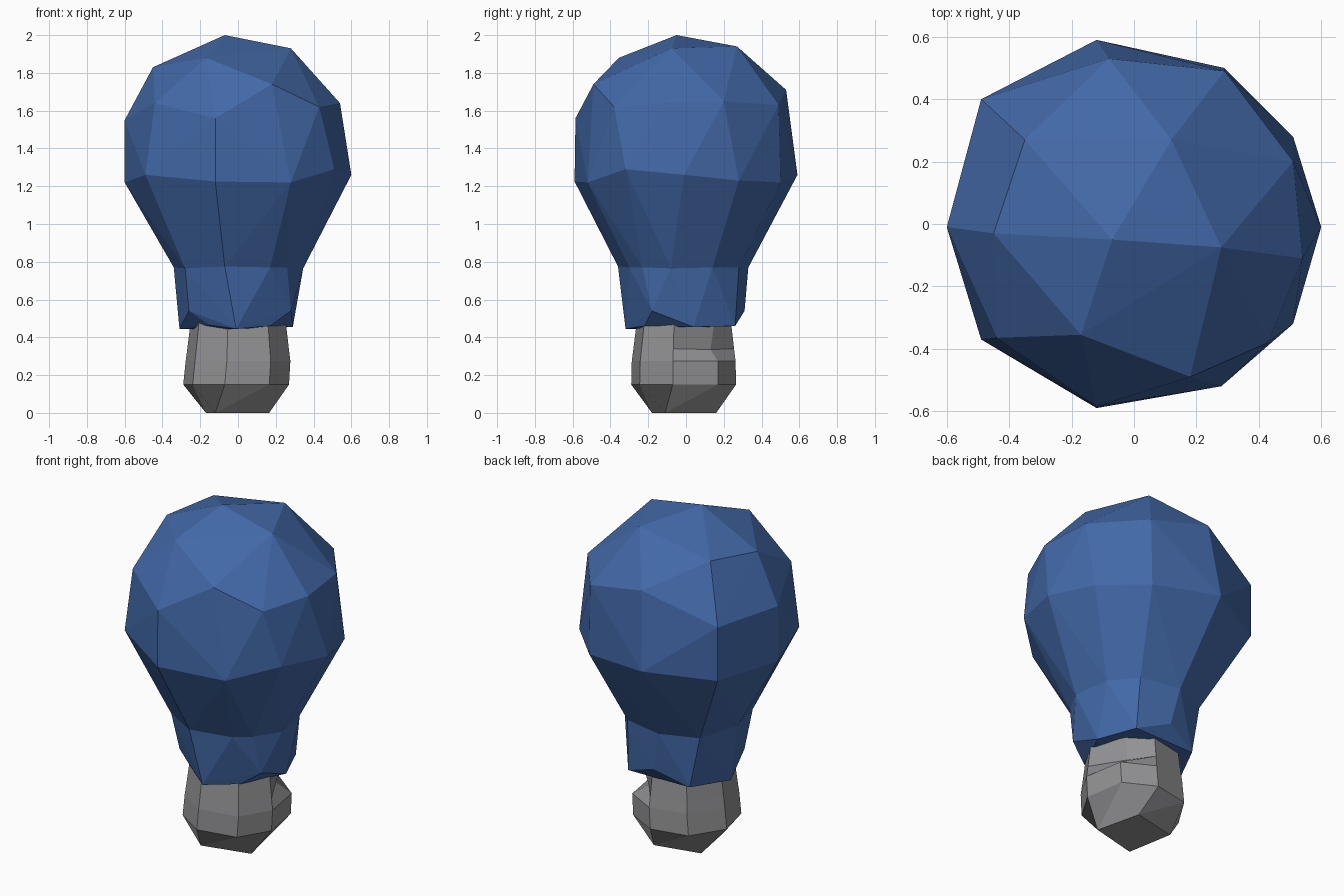
import bpy, bmesh

if "Cube" in bpy.data.objects:
    bpy.data.objects.remove(bpy.data.objects["Cube"])


def material(name, rgb):
    m = bpy.data.materials.new(name)
    m.diffuse_color = (*rgb, 1)
    m.use_nodes = True
    m.node_tree.nodes["Principled BSDF"].inputs["Base Color"].default_value = m.diffuse_color
    return m


BLUE = material("blue glass", (0.055, 0.14, 0.39))
GREY = material("grey metal", (0.29, 0.29, 0.30))


def finish(name, bm, mat):
    bmesh.ops.recalc_face_normals(bm, faces=bm.faces)
    me = bpy.data.meshes.new(name)
    bm.to_mesh(me)
    bm.free()
    me.materials.append(mat)
    ob = bpy.data.objects.new(name, me)
    bpy.context.collection.objects.link(ob)


def faceted_hull(name, pts, seam, mat):
    """Faceted shell around the points, left open at the shared seam ring."""
    bm = bmesh.new()
    for p in pts + seam:
        bm.verts.new(p)
    rim = set(list(bm.verts)[len(pts):])
    bmesh.ops.convex_hull(bm, input=list(bm.verts))
    inner = [f for f in bm.faces if all(v in rim for v in f.verts)]
    bmesh.ops.delete(bm, geom=inner, context='FACES')
    bmesh.ops.delete(bm, geom=[v for v in bm.verts if not v.link_faces], context='VERTS')
    finish(name, bm, mat)


# ring where the globe meets the neck
seam = [(-.07, -.36, .775), (.17, -.30, .77), (.26, -.23, .77), (.345, -.08, .765),
        (.31, .14, .77), (.19, .28, .77), (-.05, .33, .77), (-.26, .24, .765),
        (-.34, 0, .77), (-.28, -.23, .765)]

# globe: crown, shoulder ring, widest ring
crown = [(-.07, -.05, 2), (-.17, -.355, 1.88), (.28, -.075, 1.93), (.12, .27, 1.94),
         (-.35, .27, 1.86), (-.45, -.03, 1.83)]
shoulder = [(-.6, -.01, 1.55), (-.44, -.365, 1.64), (-.12, -.585, 1.56), (.18, -.49, 1.74),
            (.43, -.38, 1.62), (.54, -.11, 1.64), (.51, .2, 1.65), (.29, .49, 1.63),
            (-.08, .53, 1.71), (-.49, .4, 1.55)]
widest = [(-.6, -.01, 1.22), (-.49, -.37, 1.26), (-.12, -.59, 1.225), (.28, -.52, 1.22),
          (.51, -.32, 1.29), (.6, -.01, 1.26), (.51, .28, 1.23), (.29, .5, 1.22),
          (-.12, .59, 1.26), (-.49, .4, 1.23)]
faceted_hull("bulb_globe", crown + shoulder + widest, seam, BLUE)

# neck with its zigzag lower edge
neck = [(-.01, -.32, .445), (.17, -.22, .46), (.28, -.18, .54), (.29, .04, .455),
        (.2, .26, .46), (0, .31, .54), (-.2, .25, .46), (-.31, .02, .445),
        (-.26, -.18, .54), (-.15, -.22, .465)]
faceted_hull("bulb_neck", neck, seam, BLUE)

# metal base: eight-sided rings stacked upwards, with a dent at the back right
ring = [(-.07, -.29), (.165, -.245), (.27, -.07), (.23, .17),
        (.05, .265), (-.17, .22), (-.29, .03), (-.24, -.18)]
foot = [(-.12, -.18), (.165, -.11), (.1, .16), (-.17, .1)]
bm = bmesh.new()
levels = []
for z, s in ((.15, 1), (.275, .99), (.34, .96), (.48, .9)):
    levels.append([bm.verts.new((x * s + .01 * (z > .2), y * s, z)) for x, y in ring])
levels[2][3].co = (.155, .13, .335)
levels[3][3].co = (.19, .15, .48)
for a, b in zip(levels, levels[1:]):
    for i in range(8):
        j = (i + 1) % 8
        bm.faces.new((a[i], a[j], b[j], b[i]))
bm.faces.new(levels[-1])
# tapered foot
f = [bm.verts.new((x, y, 0)) for x, y in foot]
low = levels[0]
for k in range(4):
    i, n = 2 * k, (k + 1) % 4
    bm.faces.new((low[i], low[i + 1], f[k]))
    bm.faces.new((low[i + 1], low[(i + 2) % 8], f[n], f[k]))
bm.faces.new(f)
finish("screw_base", bm, GREY)
